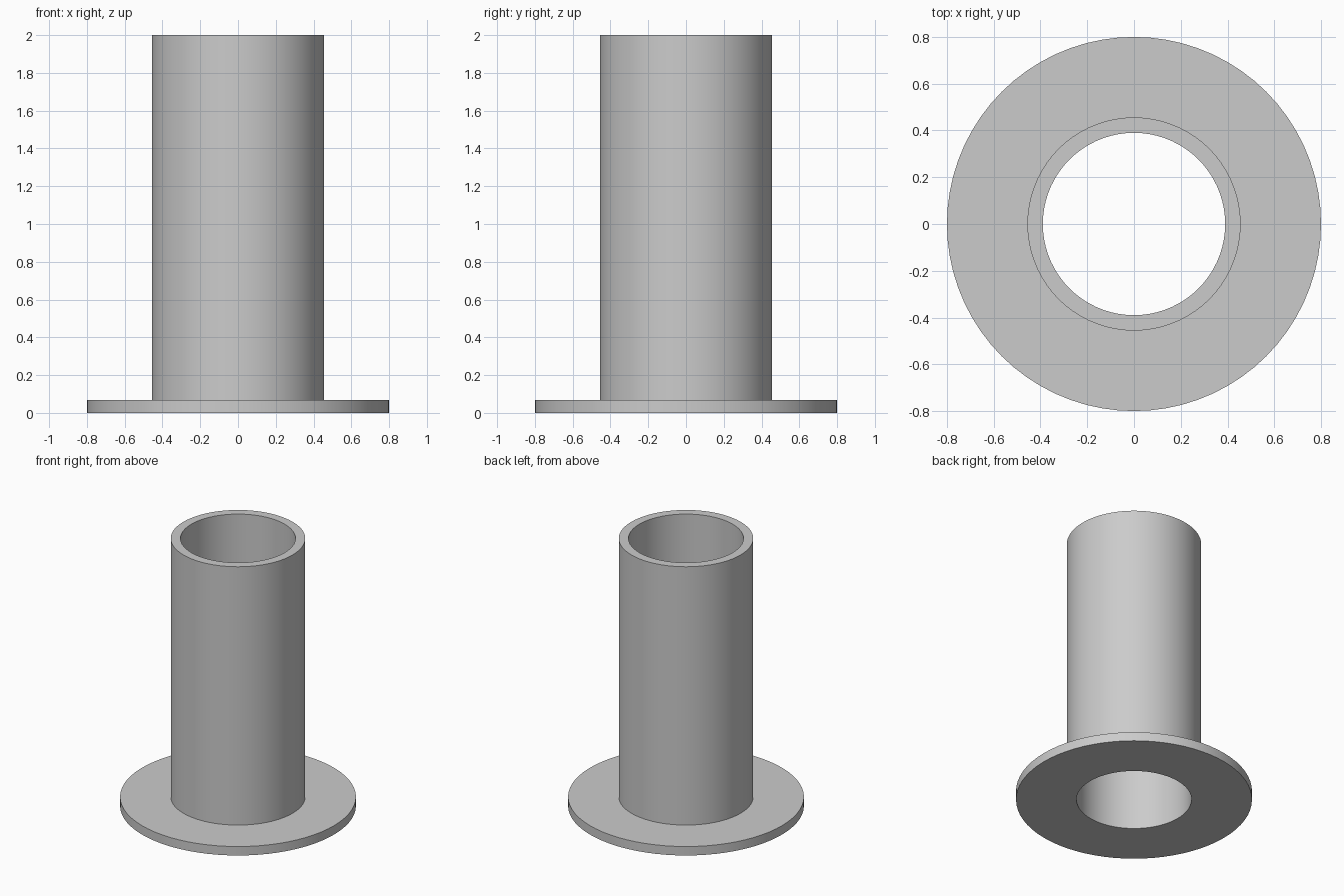
import bpy
import bmesh
import math

cube = bpy.data.objects.get("Cube")
if cube:
    bpy.data.objects.remove(cube, do_unlink=True)

SEGMENTS = 72
BORE, TUBE, FLANGE = 0.39, 0.456, 0.8    # radii
THICKNESS, HEIGHT = 0.067, 2.0

# Single grey material
grey = bpy.data.materials.new("plain_grey")
grey.use_nodes = True
colour = (0.6, 0.6, 0.6, 1)
grey.diffuse_color = colour
grey.node_tree.nodes["Principled BSDF"].inputs["Base Color"].default_value = colour


def lathe(name, profile, material):
    """Revolve a closed (radius, height) profile around the z axis."""
    bm = bmesh.new()
    rings = []
    for i in range(SEGMENTS):
        a = 2 * math.pi * i / SEGMENTS
        rings.append([bm.verts.new((r * math.cos(a), r * math.sin(a), z))
                      for r, z in profile])
    count = len(profile)
    for i, ring in enumerate(rings):
        following = rings[(i + 1) % SEGMENTS]
        for j in range(count):
            k = (j + 1) % count
            bm.faces.new((ring[j], following[j], following[k], ring[k]))
    bmesh.ops.recalc_face_normals(bm, faces=bm.faces)
    mesh = bpy.data.meshes.new(name)
    bm.to_mesh(mesh)
    bm.free()
    mesh.materials.append(material)
    obj = bpy.data.objects.new(name, mesh)
    bpy.context.collection.objects.link(obj)
    bpy.ops.object.select_all(action="DESELECT")
    obj.select_set(True)
    bpy.context.view_layer.objects.active = obj
    bpy.ops.object.shade_smooth_by_angle(angle=math.radians(30))
    return obj


# Open tube and its base flange, one continuous wall with a through bore
lathe("flanged_tube", [
    (BORE, 0), (FLANGE, 0), (FLANGE, THICKNESS),
    (TUBE, THICKNESS), (TUBE, HEIGHT), (BORE, HEIGHT),
], grey)
